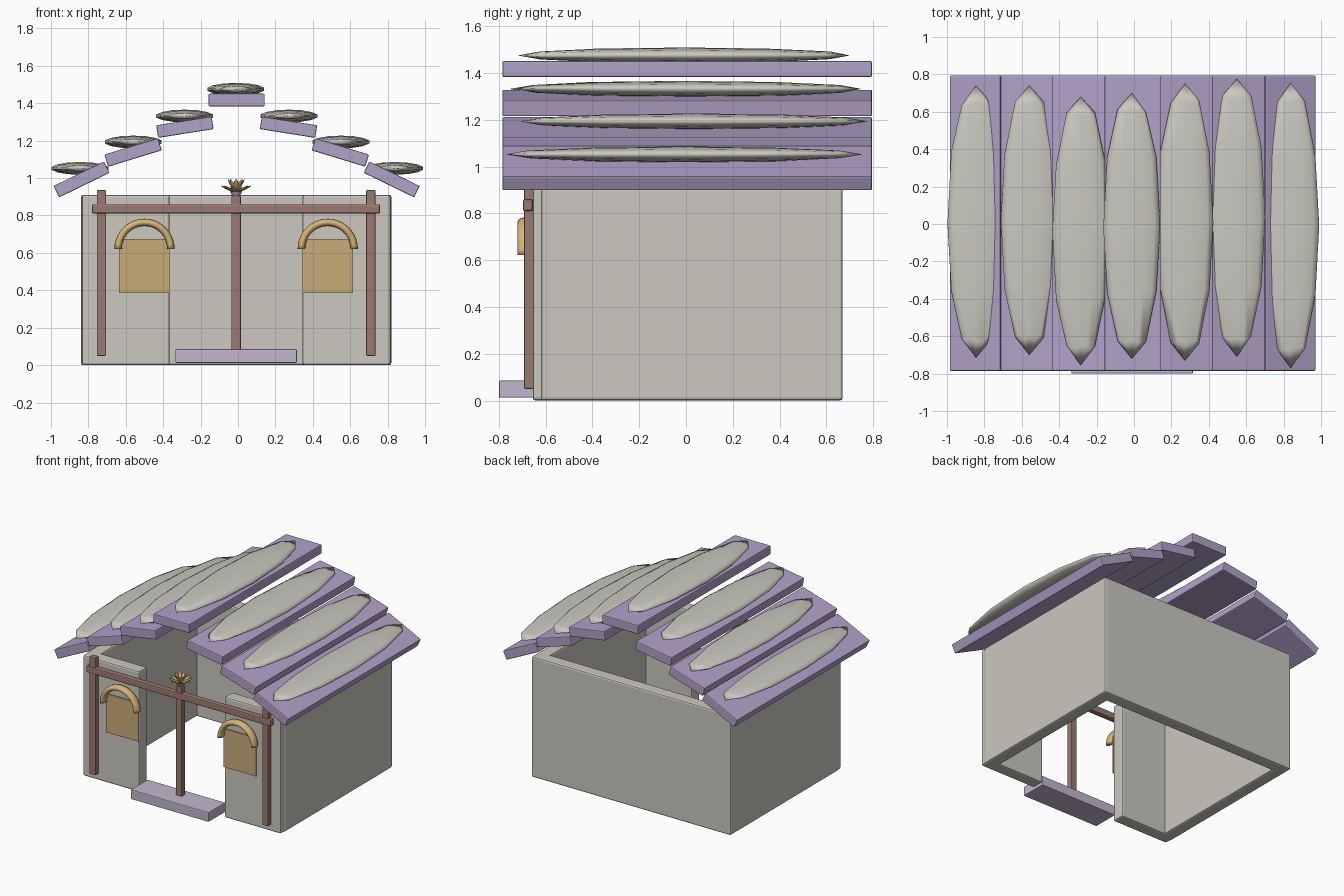
import bpy, bmesh, math, random
from mathutils import Matrix, Vector

random.seed(4)
cube = bpy.data.objects.get("Cube")
if cube:
    bpy.data.objects.remove(cube, do_unlink=True)

CX = -0.01  # middle of the house


def material(name, rgb):
    m = bpy.data.materials.new(name)
    m.use_nodes = True
    m.diffuse_color = (*rgb, 1)
    m.node_tree.nodes["Principled BSDF"].inputs["Base Color"].default_value = (*rgb, 1)
    return m


PLASTER = material("grey plaster", (0.60, 0.58, 0.53))
PAD = material("pale pad", (0.59, 0.58, 0.52))
LAVENDER = material("lavender wood", (0.44, 0.36, 0.58))
STEP = material("pale lavender", (0.54, 0.47, 0.62))
BROWN = material("reddish brown wood", (0.33, 0.195, 0.165))
GOLD = material("gold", (0.67, 0.46, 0.19))
PANE = material("amber pane", (0.58, 0.41, 0.19))


def finish(name, bm, mat, smooth=False):
    bmesh.ops.recalc_face_normals(bm, faces=bm.faces)
    mesh = bpy.data.meshes.new(name)
    bm.to_mesh(mesh)
    bm.free()
    mesh.materials.append(mat)
    for p in mesh.polygons:
        p.use_smooth = smooth
    ob = bpy.data.objects.new(name, mesh)
    bpy.context.collection.objects.link(ob)
    return ob


def box(name, x, y, z, mat, bevel=0.008, tilt=0.0):
    """Box from (min, max) ranges, with softened edges, tilted about y."""
    bm = bmesh.new()
    bmesh.ops.create_cube(bm, size=1)
    size = [b - a for a, b in (x, y, z)]
    bmesh.ops.scale(bm, vec=size, verts=bm.verts)
    if bevel:
        bmesh.ops.bevel(bm, geom=bm.edges[:], offset=bevel, segments=2,
                        profile=0.5, affect='EDGES')
    ob = finish(name, bm, mat)
    ob.location = [(a + b) / 2 for a, b in (x, y, z)]
    ob.rotation_euler.y = tilt
    return ob


def mirrored(side, a, b):
    """Range at distances a..b from the house middle, on the given side."""
    return tuple(sorted((CX + side * a, CX + side * b)))


# Walls
TOP = 0.91
box("back_wall", (-0.84, 0.82), (0.575, 0.67), (0, TOP), PLASTER, 0.012)
for side, label in ((1, "left"), (-1, "right")):
    box(label + "_wall", mirrored(side, 0.735, 0.83), (-0.62, 0.67), (0, TOP), PLASTER, 0.012)
    box(label + "_front_wall", mirrored(side, 0.355, 0.825), (-0.655, -0.56), (0, TOP),
        PLASTER, 0.012)

# Timber frame and doorstep
for side, label in ((1, "left"), (-1, "right")):
    box(label + "_post", mirrored(side, 0.695, 0.745), (-0.692, -0.65), (0.05, 0.935), BROWN, 0.005)
box("middle_post", (-0.035, 0.015), (-0.692, -0.65), (0.05, 0.905), BROWN, 0.005)
box("cross_beam", (-0.78, 0.76), (-0.697, -0.655), (0.81, 0.86), BROWN, 0.008)
box("doorstep", (-0.335, 0.315), (-0.80, -0.60), (0.012, 0.085), STEP, 0.006)


# Windows: an amber pane under a round gold arch
def arch(name, cx, cz, radius, half_width, half_depth, y):
    bm = bmesh.new()
    steps, sides = 20, 12
    rings = []
    for i in range(steps + 1):
        t = math.pi * i / steps
        ring = []
        for j in range(sides):
            a = 2 * math.pi * j / sides
            r = radius + half_width * math.cos(a)
            ring.append(bm.verts.new((cx + r * math.cos(t), y + half_depth * math.sin(a),
                                      cz + r * math.sin(t))))
        rings.append(ring)
    for r0, r1 in zip(rings, rings[1:]):
        for j in range(sides):
            k = (j + 1) % sides
            bm.faces.new((r0[j], r0[k], r1[k], r1[j]))
    bm.faces.new(rings[0])
    bm.faces.new(rings[-1])
    return finish(name, bm, GOLD, True)


for side, label in ((1, "left"), (-1, "right")):
    box(label + "_window_pane", mirrored(side, 0.355, 0.625), (-0.664, -0.655),
        (0.385, 0.675), PANE, 0)
    arch(label + "_window_arch", CX + side * 0.49, 0.622, 0.141, 0.02, 0.031, -0.689)

# Roof planks, stepping down from the ridge and tilting more each time
ROOF_X = -0.007
PLANKS = [(0, 1.417, 0), (0.277, 1.272, 9), (0.554, 1.137, 17), (0.829, 0.993, 26)]
for n, (dx, z, angle) in enumerate(PLANKS):
    for side in ((1,) if n == 0 else (1, -1)):
        x = ROOF_X + side * dx
        label = "ridge" if n == 0 else ("left" if side > 0 else "right") + f"_{n}"
        box("roof_plank_" + label, (x - 0.15, x + 0.15), (-0.785, 0.795),
            (z - 0.034, z + 0.034), LAVENDER, 0.006, side * math.radians(angle))

# Long pads lying level on the planks: centre x, centre z, back tip, front tip
PADS = [(-0.845, 1.052, 0.74, -0.715), (-0.56, 1.193, 0.74, -0.70),
        (-0.285, 1.332, 0.68, -0.755), (-0.012, 1.475, 0.70, -0.72),
        (0.272, 1.332, 0.75, -0.73), (0.55, 1.193, 0.775, -0.71),
        (0.838, 1.052, 0.755, -0.77)]
for n, (x, z, back, front) in enumerate(PADS):
    bm = bmesh.new()
    bmesh.ops.create_uvsphere(bm, u_segments=14, v_segments=6, radius=1,
                              matrix=Matrix.Rotation(math.pi / 2, 4, 'X'))
    half = (back - front) / 2
    for v in bm.verts:
        wobble = random.uniform(-0.02, 0.02) if abs(v.co.y) < 0.99 else 0
        v.co = Vector((v.co.x * 0.156, (v.co.y + wobble) * half, v.co.z * 0.034))
    pad = finish(f"roof_pad_{n + 1}", bm, PAD, True)
    pad.location = (x, (back + front) / 2, z)

# Flower on the middle post: a small cup and two rings of petals
FLOWER = Vector((CX, -0.668, 0.915))
bm = bmesh.new()
bmesh.ops.create_cone(bm, cap_ends=True, segments=12, radius1=0.02, radius2=0.032, depth=0.025)
finish("flower_cup", bm, LAVENDER).location = FLOWER
bm = bmesh.new()
for count, lean, length in ((10, 66, 0.08), (8, 32, 0.076)):
    for i in range(count):
        m = (Matrix.Rotation(2 * math.pi * i / count, 4, 'Z')
             @ Matrix.Rotation(math.radians(lean), 4, 'Y')
             @ Matrix.Translation((0, 0, length / 2 + 0.008))
             @ Matrix.Diagonal((0.006, 0.013, length / 2, 1)))
        bmesh.ops.create_uvsphere(bm, u_segments=8, v_segments=6, radius=1, matrix=m)
finish("flower_petals", bm, GOLD, True).location = FLOWER + Vector((0, 0, 0.008))
